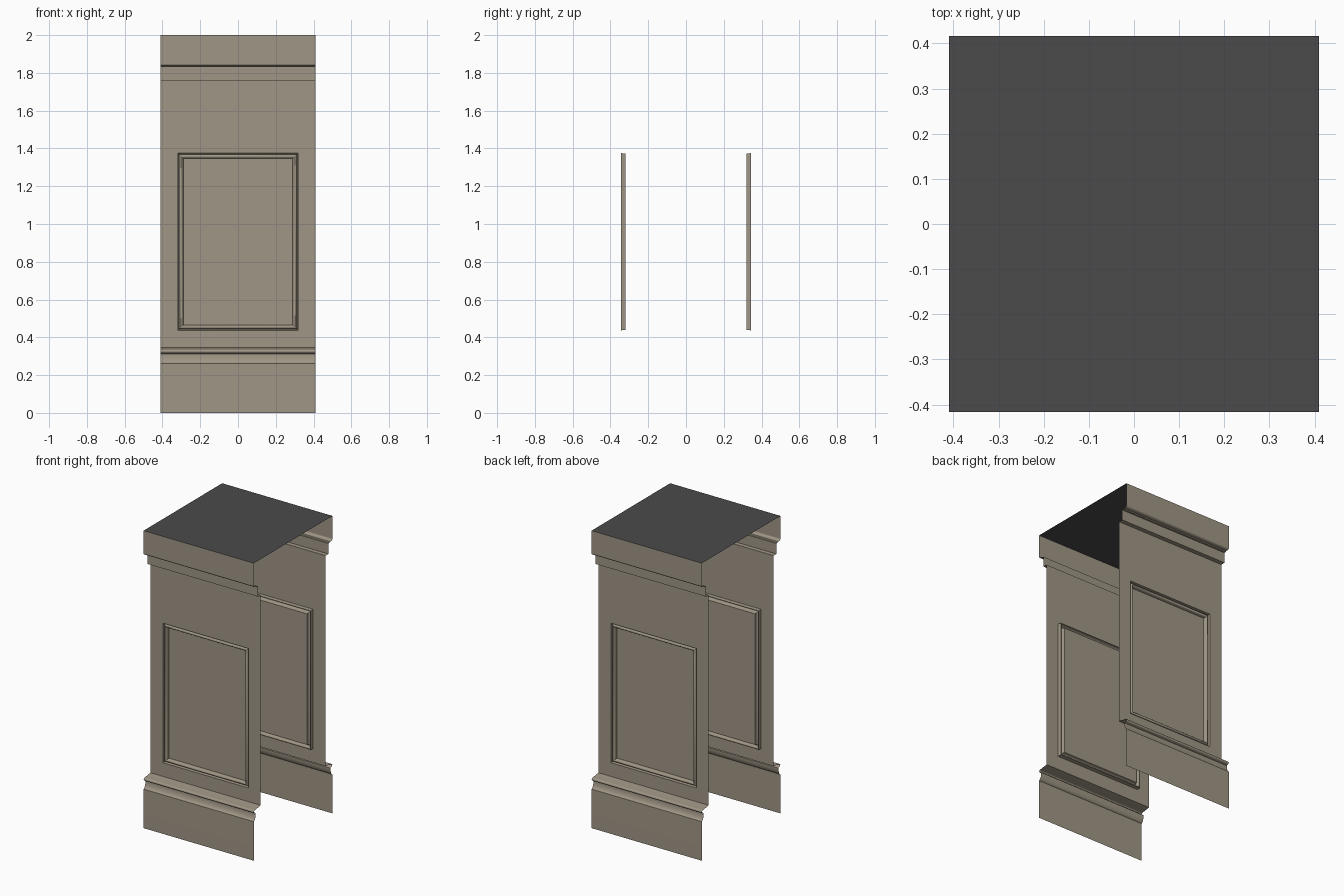
import bpy, bmesh, math

if "Cube" in bpy.data.objects:
    bpy.data.objects.remove(bpy.data.objects["Cube"])

HALF_W, HALF_D = 0.41, 0.417
WALL_Y, WALL_LO, WALL_HI = 0.345, 0.345, 1.76


def material(name, rgb):
    m = bpy.data.materials.new(name)
    m.diffuse_color = (*rgb, 1)
    m.use_nodes = True
    m.node_tree.nodes["Principled BSDF"].inputs["Base Color"].default_value = m.diffuse_color
    return m


tan = material("tan_paint", (0.35, 0.305, 0.235))
dark = material("dark_top", (0.07, 0.07, 0.07))


def finish(bm, name, mat, turn=0.0):
    mesh = bpy.data.meshes.new(name)
    bm.to_mesh(mesh)
    bm.free()
    mesh.materials.append(mat)
    ob = bpy.data.objects.new(name, mesh)
    ob.rotation_euler.z = turn
    bpy.context.collection.objects.link(ob)
    bpy.ops.object.select_all(action='DESELECT')
    ob.select_set(True)
    bpy.context.view_layer.objects.active = ob
    bpy.ops.object.shade_smooth_by_angle(angle=math.radians(32))


def arc(cx, cy, rx, ry, a0, a1, n):
    """Points on an ellipse arc, angles in degrees."""
    steps = [math.radians(a0 + (a1 - a0) * i / n) for i in range(n + 1)]
    return [(cx + rx * math.cos(t), cy + ry * math.sin(t)) for t in steps]


def strip(name, profile, turn):
    """Sweep a top-to-bottom (depth, z) profile across the width."""
    bm = bmesh.new()
    rows = [[bm.verts.new((x, -d, z)) for x in (-HALF_W, HALF_W)] for d, z in profile]
    for up, lo in zip(rows, rows[1:]):
        bm.faces.new((lo[0], lo[1], up[1], up[0]))
    finish(bm, name, tan, turn)


def panel(name, rings, turn):
    """Nested rectangles (half width, low z, high z, depth), filled at the centre."""
    bm = bmesh.new()
    loops = [[bm.verts.new((x, -d, z)) for x, z in ((-w, a), (w, a), (w, b), (-w, b))]
             for w, a, b, d in rings]
    for o, i in zip(loops, loops[1:]):
        for k in range(4):
            j = (k + 1) % 4
            bm.faces.new((o[k], o[j], i[j], i[k]))
    bm.faces.new(loops[-1])
    finish(bm, name, tan, turn)


# Cornice: fascia, cove, and lower band stepping back to the wall
cornice = [(HALF_D, 2.0), (HALF_D, 1.848)]
cornice += arc(0.403, 1.848, 0.014, 0.012, 0, -90, 5)
cornice += [(0.39, 1.836), (0.387, 1.83), (0.375, 1.83), (0.375, WALL_HI), (WALL_Y, WALL_HI)]

# Plinth: sloped ledge, rounded nose, cove and flat base
plinth = [(WALL_Y, WALL_LO), (0.405, 0.336)]
plinth += arc(0.405, 0.326, 0.011, 0.010, 90, -90, 8)
plinth += [(0.395, 0.312)] + arc(HALF_D + 0.003, 0.312, 0.023, 0.05, 180, 262, 7)
plinth += [(HALF_D, 0.25), (HALF_D, 0.0)]

# Recessed panel with a rounded bead; inset measured from the frame's outer edge
bead = [(0.0, WALL_Y), (0.002, 0.320), (0.006, 0.320)]
bead += arc(0.017, 0.324, 0.011, 0.019, 180, 0, 8) + [(0.029, 0.320)]
rings = [(HALF_W, WALL_LO, WALL_HI, WALL_Y)]
rings += [(0.318 - s, 0.437 + s, 1.375 - s, d) for s, d in bead]

for side, turn in (("front", 0.0), ("back", math.pi)):
    strip(side + "_cornice", cornice, turn)
    panel(side + "_panel", rings, turn)
    strip(side + "_plinth", plinth, turn)

# Flat top sheet; the left and right sides stay open
bm = bmesh.new()
bm.faces.new([bm.verts.new((x * HALF_W, y * HALF_D, 2.0))
              for x, y in ((-1, -1), (1, -1), (1, 1), (-1, 1))])
finish(bm, "top", dark)
